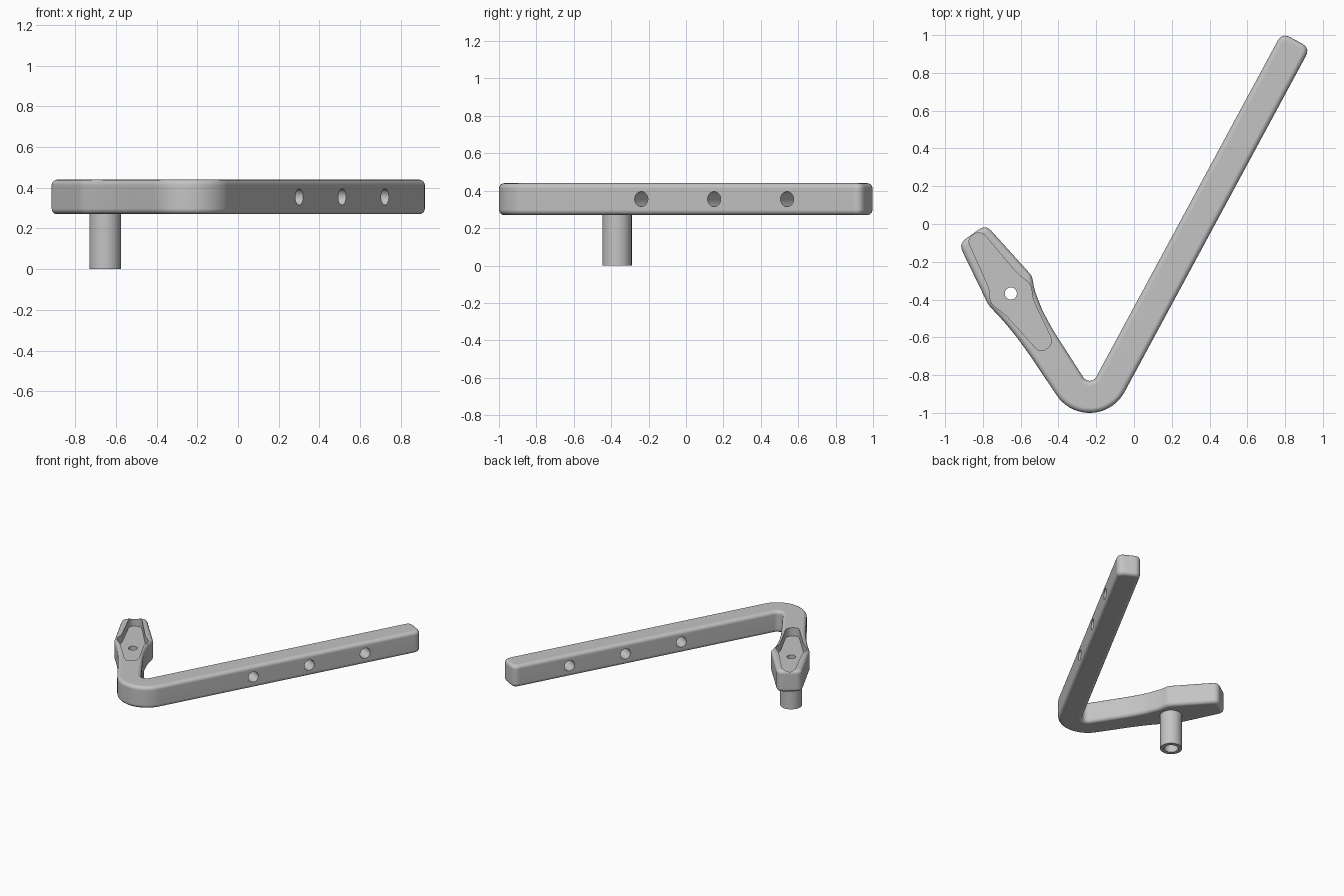
import bpy, bmesh
from math import radians, cos, sin
from mathutils import Vector, Matrix

if "Cube" in bpy.data.objects:
    bpy.data.objects.remove(bpy.data.objects["Cube"])

grey = bpy.data.materials.new("plain grey")
grey.use_nodes = True
grey.diffuse_color = (0.55, 0.55, 0.55, 1)
grey.node_tree.nodes["Principled BSDF"].inputs["Base Color"].default_value = grey.diffuse_color


def to_object(name, bm):
    mesh = bpy.data.meshes.new(name)
    bm.to_mesh(mesh)
    bm.free()
    mesh.materials.append(grey)
    obj = bpy.data.objects.new(name, mesh)
    bpy.context.collection.objects.link(obj)
    return obj


def rounded(points, steps=5):
    """Counter-clockwise outline from clockwise (x, y, rounding) corners."""
    out = []
    for i, (x, y, r) in enumerate(points):
        p = Vector((x, y))
        if not r:
            out.append(p)
            continue
        a = p + (Vector(points[i - 1][:2]) - p).normalized() * r
        b = p + (Vector(points[(i + 1) % len(points)][:2]) - p).normalized() * r
        for k in range(steps + 1):
            t = k / steps
            out.append(a * (1 - t) ** 2 + p * 2 * t * (1 - t) + b * t * t)
    return out[::-1]


def inset(outline, d):
    """Move every outline point inwards by d."""
    out = []
    for i, p in enumerate(outline):
        u = (p - outline[i - 1]).normalized()
        v = (outline[(i + 1) % len(outline)] - p).normalized()
        n, m = Vector((-u.y, u.x)), Vector((-v.y, v.x))
        out.append(p + (n + m) * d / (1 + n.dot(m)))
    return out


def prism(name, outline, layers):
    """Closed solid from (inset, height) layers, bottom to top."""
    bm = bmesh.new()
    rings = [[bm.verts.new((p.x, p.y, z)) for p in inset(outline, d)] for d, z in layers]
    for low, high in zip(rings, rings[1:]):
        for i in range(len(low)):
            j = (i + 1) % len(low)
            bm.faces.new((low[i], low[j], high[j], high[i]))
    bm.faces.new(rings[0][::-1])
    bm.faces.new(rings[-1])
    return to_object(name, bm)


def cylinder(name, start, end, radius):
    start, end = Vector(start), Vector(end)
    axis = end - start
    bm = bmesh.new()
    spin = axis.to_track_quat('Z', 'Y').to_matrix().to_4x4()
    bmesh.ops.create_cone(bm, cap_ends=True, segments=48, radius1=radius, radius2=radius,
                          depth=axis.length, matrix=Matrix.Translation((start + end) / 2) @ spin)
    return to_object(name, bm)


def cut(obj, cutters):
    for c in cutters:
        c.hide_render = True
        mod = obj.modifiers.new("cut", 'BOOLEAN')
        mod.operation = 'DIFFERENCE'
        mod.solver = 'EXACT'
        mod.object = c
    bpy.context.view_layer.update()
    mesh = bpy.data.meshes.new_from_object(obj.evaluated_get(bpy.context.evaluated_depsgraph_get()))
    obj.modifiers.clear()
    obj.data = mesh


def finish(obj):
    obj.data.shade_smooth()
    obj.data.set_sharp_from_angle(angle=radians(32))
    mod = obj.modifiers.new("flat caps", 'WEIGHTED_NORMAL')
    mod.keep_sharp = True


# Bent lever: both arms meet in a round elbow
elbow = Vector((-0.235, -0.79))
along = Vector((0.475, 0.88))
across = Vector((0.88, -0.475))


def elbow_arc(radius, a0, a1, steps=18):
    angles = [radians(a0 + (a1 - a0) * k / steps) for k in range(steps + 1)]
    return [(elbow.x + radius * cos(a), elbow.y + radius * sin(a), 0) for a in angles]


corners = [(*(elbow + across * w + along * 2.07), 0.05) for w in (0.04, 0.21)]
corners += elbow_arc(0.21, -28.3, -147)
corners += [(-0.55, -0.697, 0.03), (-0.62, -0.60, 0.03), (-0.69, -0.515, 0.03),
            (-0.77, -0.43, 0.02), (-0.928, -0.105, 0.045), (-0.785, -0.003, 0.045),
            (-0.54, -0.275, 0.02), (-0.527, -0.35, 0.03), (-0.484, -0.46, 0.03),
            (-0.43, -0.56, 0.03)]
corners += elbow_arc(0.04, -147, -28.3)

# Rounded rims along the lower and upper edges
rim = 0.027
curve = [(rim * (1 - sin(a)), rim * (1 - cos(a))) for a in (radians(22.5 * k) for k in range(5))]
layers = [(d, 0.27 + h) for d, h in curve] + [(d, 0.44 - h) for d, h in reversed(curve)]
lever = prism("bent_lever", rounded(corners), layers)

# Pocket sunk into the short arm
pocket = prism("pocket_cutter", rounded([
    (-0.885, -0.075, 0.042), (-0.81, -0.035, 0.042), (-0.616, -0.265, 0.03),
    (-0.545, -0.32, 0.03), (-0.537, -0.397, 0.03), (-0.425, -0.632, 0.042),
    (-0.495, -0.685, 0.042), (-0.68, -0.48, 0.03), (-0.76, -0.42, 0.03),
    (-0.765, -0.344, 0.03)]), [(0, 0.375), (0, 0.6)])

# Three cross holes through the long arm
cross_holes = []
for s in (0.739, 1.182, 1.625):
    mid = elbow + across * 0.125 + along * s
    a, b = mid - across * 0.2, mid + across * 0.2
    cross_holes.append(cylinder("hole_cutter", (*a, 0.355), (*b, 0.355), 0.04))

# Hollow pivot tube below the pocket
px, py = -0.652, -0.368
tube = cylinder("pivot_tube", (px, py, 0), (px, py, 0.29), 0.078)
wide_bore = cylinder("wide_bore_cutter", (px, py, -0.1), (px, py, 0.31), 0.05)
thin_bore = cylinder("thin_bore_cutter", (px, py, 0.2), (px, py, 0.5), 0.032)

cutters = [pocket, *cross_holes, wide_bore, thin_bore]
cut(lever, cutters)
cut(tube, [wide_bore])
for c in cutters:
    bpy.data.objects.remove(c)
for part in (lever, tube):
    finish(part)
